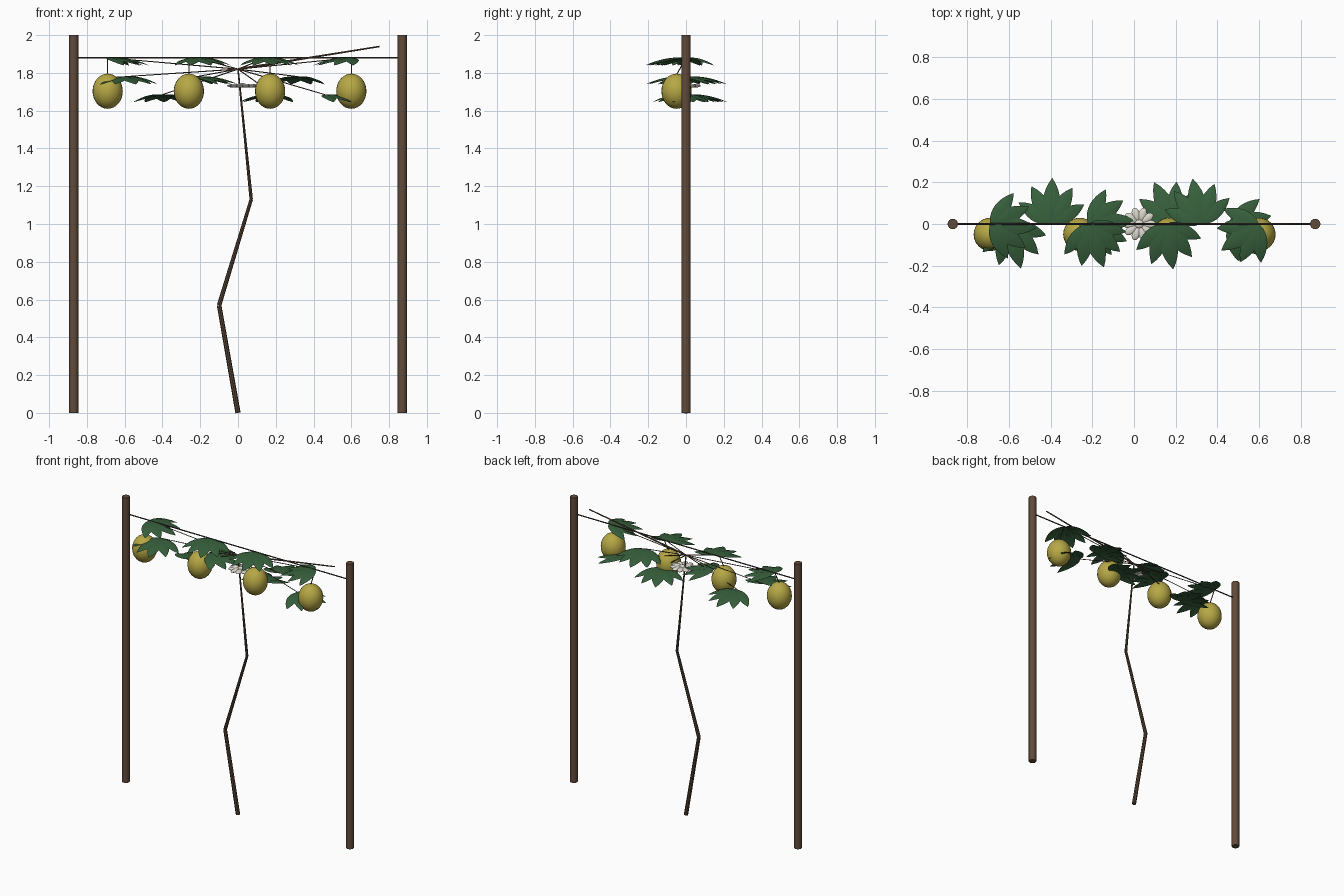
import bpy, bmesh, math
from mathutils import Vector, Matrix

cube = bpy.data.objects.get("Cube")
if cube:
    bpy.data.objects.remove(cube, do_unlink=True)


def material(name, rgb):
    m = bpy.data.materials.new(name)
    m.use_nodes = True
    m.diffuse_color = (*rgb, 1)
    m.node_tree.nodes["Principled BSDF"].inputs["Base Color"].default_value = (*rgb, 1)
    return m


WOOD = material("post brown", (0.12, 0.07, 0.042))
VINE = material("vine brown", (0.10, 0.062, 0.038))
WIRE = material("dark wire", (0.045, 0.035, 0.03))
LEAF = material("leaf green", (0.038, 0.115, 0.045))
FRUIT = material("fruit yellow", (0.47, 0.39, 0.06))
PETAL = material("petal white", (0.72, 0.69, 0.62))


def finish(name, bm, mat, smooth=True):
    mesh = bpy.data.meshes.new(name)
    bm.to_mesh(mesh)
    bm.free()
    mesh.materials.append(mat)
    ob = bpy.data.objects.new(name, mesh)
    bpy.context.collection.objects.link(ob)
    if smooth:
        bpy.ops.object.select_all(action='DESELECT')
        ob.select_set(True)
        bpy.context.view_layer.objects.active = ob
        bpy.ops.object.shade_smooth_by_angle(angle=math.radians(40))
    return ob


def rod(bm, a, b, r1, r2, sides=8):
    """Tapered cylinder between two points."""
    a, b = Vector(a), Vector(b)
    d = b - a
    turn = d.to_track_quat('Z', 'Y').to_matrix().to_4x4()
    bmesh.ops.create_cone(bm, cap_ends=True, segments=sides, radius1=r1, radius2=r2,
                          depth=d.length, matrix=Matrix.Translation((a + b) / 2) @ turn)


def ball(bm, centre, size, angle=0, u=24, v=16):
    m = Matrix.Translation(centre) @ Matrix.Rotation(angle, 4, 'Z') @ Matrix.Diagonal((*size, 1))
    bmesh.ops.create_uvsphere(bm, u_segments=u, v_segments=v, radius=1, matrix=m)


def leaflet(bm, base, angle, length, width):
    """Pointed, drooping blade with a shallow fold along the midrib."""
    steps = 8
    place = Matrix.Translation(base) @ Matrix.Rotation(angle, 4, 'Z')
    rows = []
    for i in range(steps + 1):
        t = i / steps
        half = width / 2 * math.sin(math.pi * t ** 0.9) ** 0.8 if 0 < i < steps else 0.001
        z = 0.02 * t - 0.06 * t * t
        rows.append([bm.verts.new(place @ Vector((length * t, s * half, z - abs(s) * half * 0.25)))
                     for s in (-1, 0, 1)])
    for p, q in zip(rows, rows[1:]):
        for k in (0, 1):
            bm.faces.new((p[k], q[k], q[k + 1], p[k + 1]))


# Posts and the wire between them
for side, x in (("left", 0.87), ("right", -0.87)):
    bm = bmesh.new()
    rod(bm, (x, 0, 0), (x, 0, 2), 0.025, 0.025, 16)
    finish(side + "_post", bm, WOOD)
bm = bmesh.new()
rod(bm, (-0.87, 0, 1.88), (0.87, 0, 1.88), 0.004, 0.004)
finish("support_wire", bm, WIRE)

# Crooked, tapering main stem
hub = (0, 0, 1.82)
path = [(0, 0, 0), (-0.1, 0, 0.57), (0.07, 0, 1.13), hub]
radii = [0.014, 0.012, 0.009, 0.004]
bm = bmesh.new()
for i in range(3):
    rod(bm, path[i], path[i + 1], radii[i], radii[i + 1])
rod(bm, hub, (0.75, 0, 1.94), 0.006, 0.004)
finish("main_stem", bm, VINE)

# Leaf clusters: x, z and fan direction in degrees
clusters = [
    (-0.69, 1.88, -5), (-0.22, 1.88, -70), (0.15, 1.88, -80), (0.60, 1.88, 215),
    (-0.60, 1.78, -75), (-0.22, 1.78, 5), (0.32, 1.78, 100),
    (-0.40, 1.685, 88), (0.19, 1.685, 115), (0.46, 1.685, -18),
]
twigs, leaves = bmesh.new(), bmesh.new()
for x, z, aim in clusters:
    rod(twigs, hub, (x, 0, z), 0.003, 0.0025, 6)
    for k in range(-2, 3):
        size = 1 - 0.08 * abs(k)
        leaflet(leaves, (x, 0, z), math.radians(aim + 29 * k), 0.22 * size, 0.085 * size)
finish("side_shoots", twigs, VINE)
finish("leaves", leaves, LEAF)

# Hanging fruit with stalks
for i in range(4):
    x = -0.69 + 0.43 * i
    bm = bmesh.new()
    ball(bm, (x, -0.05, 1.703), (0.08, 0.08, 0.093))
    finish("fruit_%d" % (i + 1), bm, FRUIT)
    bm = bmesh.new()
    rod(bm, (x, 0, 1.88), (x, -0.05, 1.79), 0.003, 0.003, 6)
    finish("fruit_stalk_%d" % (i + 1), bm, VINE)

# Flat blossom
bm = bmesh.new()
count = 10
for i in range(count):
    a = 2 * math.pi * i / count
    ball(bm, (0.025 + 0.047 * math.cos(a), 0.047 * math.sin(a), 1.732),
         (0.035, 0.02, 0.01), a, 12, 8)
ball(bm, (0.025, 0, 1.734), (0.022, 0.022, 0.012), 0, 12, 8)
finish("blossom", bm, PETAL)
